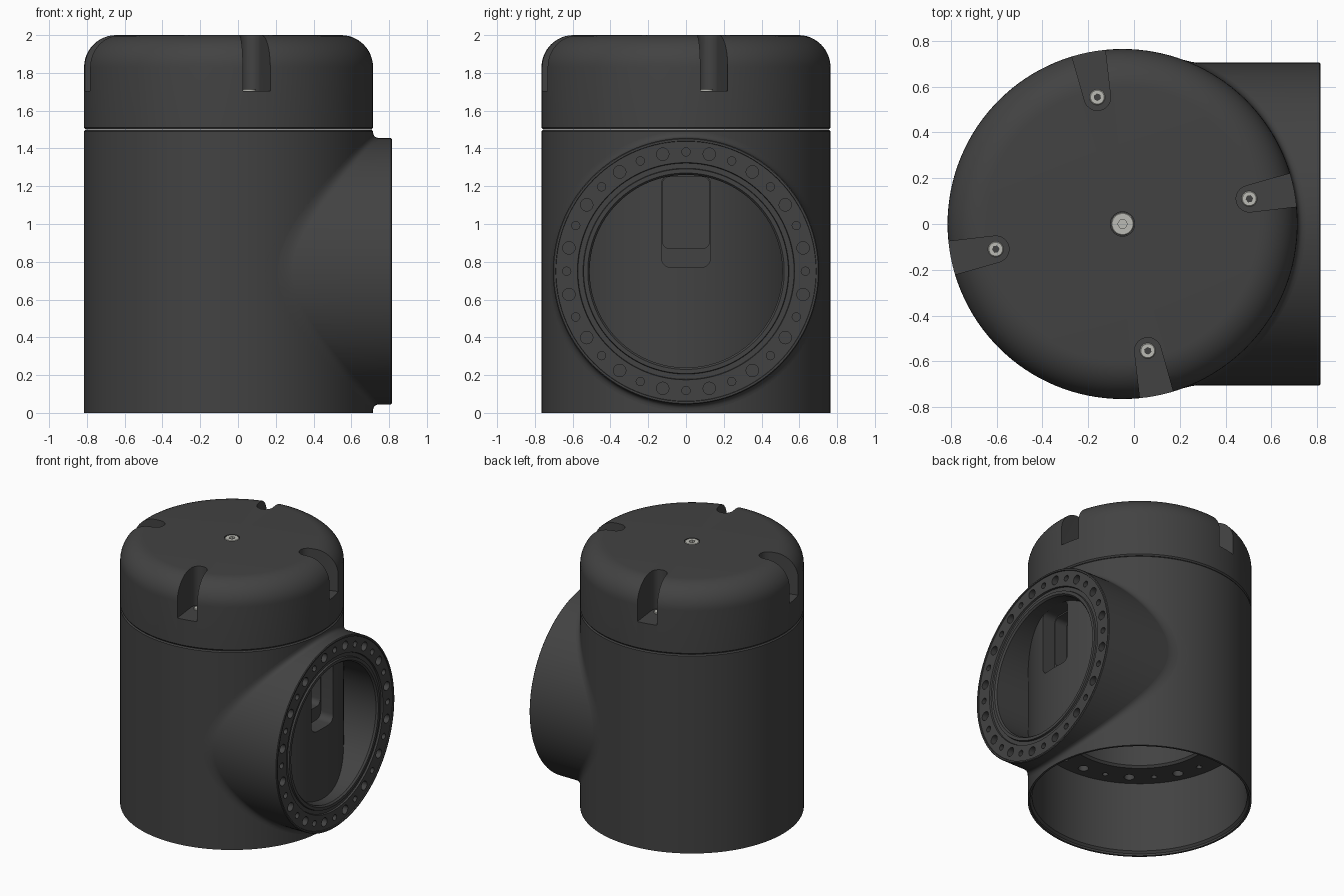
import bpy, bmesh, math
from mathutils import Matrix

if "Cube" in bpy.data.objects:
    bpy.data.objects.remove(bpy.data.objects["Cube"])

CX, R = -0.05, 0.765          # body axis and radius
PZ, PR = 0.75, 0.705          # port axis height and radius
T = Matrix.Translation
BODY = T((CX, 0, 0))
PORT = T((0, 0, PZ)) @ Matrix.Rotation(math.radians(90), 4, 'Y')   # local z -> world x


def material(name, c):
    m = bpy.data.materials.new(name)
    m.diffuse_color = (*c, 1)
    m.use_nodes = True
    m.node_tree.nodes["Principled BSDF"].inputs["Base Color"].default_value = m.diffuse_color
    return m


DARK = material("dark_plastic", (0.055, 0.055, 0.055))
STEEL = material("steel", (0.5, 0.5, 0.46))


def finish(name, bm, mat=DARK, matrix=Matrix()):
    bmesh.ops.remove_doubles(bm, verts=bm.verts, dist=1e-5)
    bmesh.ops.recalc_face_normals(bm, faces=bm.faces)
    bmesh.ops.transform(bm, matrix=matrix, verts=bm.verts)
    me = bpy.data.meshes.new(name)
    bm.to_mesh(me)
    bm.free()
    me.materials.append(mat)
    ob = bpy.data.objects.new(name, me)
    bpy.context.collection.objects.link(ob)
    return ob


def lathe(name, profile, matrix=Matrix(), n=128, mat=DARK):
    """Revolve a closed (radius, z) outline around local z."""
    bm = bmesh.new()
    rings = []
    for i in range(n):
        a = math.tau * i / n
        rings.append([bm.verts.new((r * math.cos(a), r * math.sin(a), z)) for r, z in profile])
    k = len(profile)
    for i in range(n):
        for j in range(k):
            if profile[j][0] == 0 and profile[(j + 1) % k][0] == 0:
                continue
            a, b, j2 = rings[i], rings[(i + 1) % n], (j + 1) % k
            vs = [a[j], b[j], b[j2], a[j2]]
            if profile[j][0] == 0:
                vs = [a[j], b[j2], a[j2]]
            elif profile[j2][0] == 0:
                vs = [a[j], b[j], a[j2]]
            bm.faces.new(vs)
    return finish(name, bm, mat, matrix)


def prism(name, outline, z0, z1, matrix=Matrix(), mat=DARK):
    bm = bmesh.new()
    f = bm.faces.new([bm.verts.new((x, y, z0)) for x, y in outline])
    e = bmesh.ops.extrude_face_region(bm, geom=[f])
    bmesh.ops.translate(bm, vec=(0, 0, z1 - z0), verts=[v for v in e['geom'] if isinstance(v, bmesh.types.BMVert)])
    return finish(name, bm, mat, matrix)


def arc(cx, cy, r, a0, a1, n):
    return [(cx + r * math.cos(math.radians(a0 + (a1 - a0) * i / n)),
             cy + r * math.sin(math.radians(a0 + (a1 - a0) * i / n))) for i in range(n + 1)]


def rounded_rect(x0, x1, y0, y1, r):
    return (arc(x1 - r, y1 - r, r, 0, 90, 6) + arc(x0 + r, y1 - r, r, 90, 180, 6)
            + arc(x0 + r, y0 + r, r, 180, 270, 6) + arc(x1 - r, y0 + r, r, 270, 360, 6))


def hole_circle(name, count, radius, big, small, z0, z1, phase, matrix):
    """Alternating small and large bolt holes as one cutter."""
    bm = bmesh.new()
    for i in range(count):
        a = math.radians(phase) + math.tau * i / count
        r = big if i % 2 else small
        bmesh.ops.create_cone(bm, cap_ends=True, segments=16, radius1=r, radius2=r, depth=z1 - z0,
                              matrix=T((radius * math.cos(a), radius * math.sin(a), (z0 + z1) / 2)))
    return finish(name, bm, DARK, matrix)


def cut(ob, *cutters):
    bpy.context.view_layer.objects.active = ob
    for c in cutters:
        c.hide_render = True
        m = ob.modifiers.new("cut", 'BOOLEAN')
        m.operation, m.object, m.solver = 'DIFFERENCE', c, 'EXACT'
        bpy.ops.object.modifier_apply(modifier=m.name)
        bpy.data.objects.remove(c)


# Main body with a deep pipe socket, inner bolt ring and bore
body = lathe("body", [(R, 0), (R, 1.49), (0.757, 1.498), (0, 1.498), (0, 1.4), (0.51, 1.4), (0.51, 0.575),
                      (0.525, 0.56), (0.735, 0.56), (0.735, 0.03), (0.75, 0.015), (0.75, 0)], BODY)
cut(body,
    hole_circle("socket_holes", 24, 0.65, 0.036, 0.02, 0.5, 0.66, 11.25, BODY),
    # Pocket behind the side port: local x -> -world z
    prism("pocket_outer", rounded_rect(-0.51, -0.02, -0.13, 0.13, 0.05), 0.6, 0.9, PORT),
    prism("pocket_inner", rounded_rect(-0.50, -0.12, -0.125, 0.125, 0.04), 0.5, 0.7, PORT))

# Side port tube, trimmed to the body wall
port = lathe("side_port", [(PR, 0.1), (PR, 0.81), (0.70, 0.815), (0.69, 0.815), (0.688, 0.808), (0.575, 0.808),
                           (0.572, 0.795), (0.545, 0.795), (0.542, 0.808), (0.52, 0.808), (0.51, 0.795),
                           (0.51, 0.1)], PORT)
cut(port,
    lathe("trim", [(0, -1), (0.757, -1), (0.757, 3), (0, 3)], BODY),
    hole_circle("port_holes", 32, 0.632, 0.033, 0.022, 0.76, 0.9, 0, PORT))

# Fillet between port and body
bm = bmesh.new()
n, k, f = 128, 6, 0.035


def wall_x(y):
    return CX + math.sqrt(R * R - y * y)


rows = []
for i in range(n):
    c, s = math.cos(math.tau * i / n), math.sin(math.tau * i / n)
    x0, x2 = wall_x(PR * c), wall_x((PR + f) * c)
    pts = []
    for j in range(k + 1):
        t = j / k
        x = (1 - t) ** 2 * (x0 + f) + 2 * t * (1 - t) * x0 + t * t * x2
        r = PR + f * t * t
        pts.append(bm.verts.new((x, r * c, PZ + r * s)))
    rows.append(pts)
for i in range(n):
    a, b = rows[i], rows[(i + 1) % n]
    for j in range(k):
        bm.faces.new([a[j], b[j], b[j + 1], a[j + 1]])
fillet = finish("port_fillet", bm)

# Domed cap with four tapered screw notches
cap = lathe("cap", [(0, 1.5), (0.757, 1.5), (R, 1.51)] + arc(0.595, 1.83, 0.17, 0, 90, 12) + [(0, 2.0)], BODY)
notch = arc(0.565, 0, 0.058, 90, 270, 12) + [(0.9, -0.085), (0.9, 0.085)]
spots = [BODY @ Matrix.Rotation(math.radians(11.25 + 90 * i), 4, 'Z') for i in range(4)]
cut(cap, *[prism("notch", notch, 1.705, 2.2, m) for m in spots],
    lathe("centre_recess", [(0, 1.97), (0.053, 1.97), (0.053, 2.1), (0, 2.1)], BODY, 32))


# Socket-head screws
def screw(name, r, z, m):
    ob = lathe(name, [(0, z - 0.04), (r, z - 0.04), (r, z - 0.004), (r - 0.004, z), (0, z)], m, 32, STEEL)
    cut(ob, prism("hex", arc(0, 0, r * 0.42, 0, 300, 5), z - 0.02, z + 0.1, m))
    return ob


screws = [screw("centre_screw", 0.05, 2.0, BODY)]
screws += [screw("cap_screw_%d" % (i + 1), 0.034, 1.715, m @ T((0.565, 0, 0))) for i, m in enumerate(spots)]

for ob in [body, port, fillet, cap] + screws:
    bpy.ops.object.select_all(action='DESELECT')
    ob.select_set(True)
    bpy.context.view_layer.objects.active = ob
    bpy.ops.object.shade_smooth_by_angle(angle=math.radians(30))
